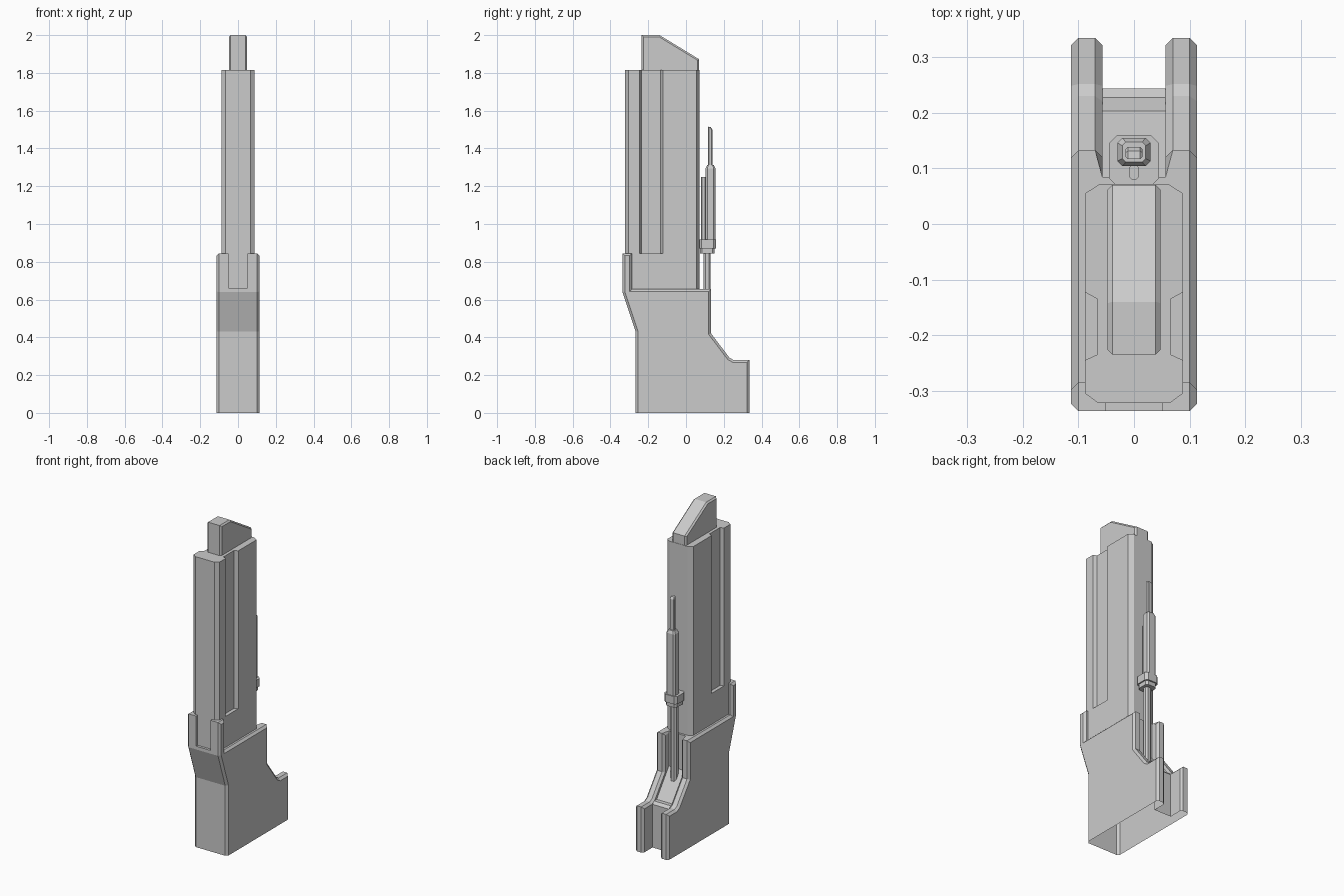
import bpy, bmesh
from mathutils import Vector

if "Cube" in bpy.data.objects:
    bpy.data.objects.remove(bpy.data.objects["Cube"])


def prism(name, pts, axis, lo, hi, top_scale=1.0):
    """Extrude a 2D outline: axis 'x' uses (y, z) points, axis 'z' uses (x, y)."""
    bm = bmesh.new()
    cx = sum(p[0] for p in pts) / len(pts)
    cy = sum(p[1] for p in pts) / len(pts)
    rings = []
    for t, s in ((lo, 1.0), (hi, top_scale)):
        ring = []
        for a, b in pts:
            a, b = cx + (a - cx) * s, cy + (b - cy) * s
            ring.append(bm.verts.new((t, a, b) if axis == 'x' else (a, b, t)))
        rings.append(ring)
    n = len(pts)
    for r in rings:
        bm.faces.new(r)
    for i in range(n):
        j = (i + 1) % n
        bm.faces.new((rings[0][i], rings[0][j], rings[1][j], rings[1][i]))
    bmesh.ops.recalc_face_normals(bm, faces=bm.faces)
    me = bpy.data.meshes.new(name)
    bm.to_mesh(me)
    bm.free()
    ob = bpy.data.objects.new(name, me)
    bpy.context.collection.objects.link(ob)
    return ob


def cut(ob, cutter):
    m = ob.modifiers.new("cut", 'BOOLEAN')
    m.operation, m.solver, m.object = 'DIFFERENCE', 'EXACT', cutter
    bpy.context.view_layer.objects.active = ob
    bpy.ops.object.modifier_apply(modifier=m.name)
    bpy.data.objects.remove(cutter, do_unlink=True)


def chamfer(ob, width, test, open_bottom=False):
    bm = bmesh.new()
    bm.from_mesh(ob.data)
    bm.normal_update()
    edges = [e for e in bm.edges if len(e.link_faces) == 2 and e.is_convex
             and e.calc_face_angle() > 0.6 and test(e.verts[0].co, e.verts[1].co)]
    bmesh.ops.bevel(bm, geom=edges, offset=width, segments=1, affect='EDGES',
                    profile=0.5, clamp_overlap=True)
    if open_bottom:
        faces = [f for f in bm.faces if all(v.co.z < 0.001 for v in f.verts)]
        bmesh.ops.delete(bm, geom=faces, context='FACES')
    bm.to_mesh(ob.data)
    bm.free()


def octagon(hx, y0, y1, c):
    half = [(hx - c, y0), (hx, y0 + c), (hx, y1 - c), (hx - c, y1)]
    return half + [(-x, y) for x, y in reversed(half)]


# Base housing: side profile, open rear channel, front notch, open underside
base = prism("base_housing", [
    (-0.267, 0), (0.335, 0), (0.335, 0.28), (0.252, 0.28), (0.23, 0.292),
    (0.133, 0.42), (0.133, 0.655), (-0.285, 0.655), (-0.285, 0.845),
    (-0.337, 0.845), (-0.337, 0.64), (-0.267, 0.43)], 'x', -0.113, 0.113)
cut(base, prism("channel_cutter", [
    (0.4, -0.1), (0.244, -0.1), (0.244, 0.265), (0.228, 0.28), (0.203, 0.28),
    (0.085, 0.44), (0.085, 0.8), (0.4, 0.8)], 'x', -0.057, 0.057))
cut(base, prism("notch_cutter", [
    (-0.4, 0.66), (-0.28, 0.66), (-0.28, 0.9), (-0.4, 0.9)], 'x', -0.05, 0.05))
chamfer(base, 0.013, lambda a, b: abs(a.x - b.x) < 0.01 and abs(a.x + b.x) > 0.11
        and max(a.z, b.z) > 0.001, open_bottom=True)

# Tower: plain lower section, then a section with a groove down each side
side = [(0.065, -0.322), (0.088, -0.305)]
groove = [(0.088, -0.245), (0.066, -0.235), (0.066, -0.135), (0.088, -0.123)]
back = [(0.088, 0.055), (0.062, 0.072)]
for name, half, lo, hi in (("tower_lower", side + back, 0.64, 0.845),
                           ("tower_upper", side + groove + back, 0.845, 1.815)):
    prism(name, half + [(-x, y) for x, y in reversed(half)], 'z', lo, hi)

# Sloped fin on top
fin = prism("top_fin", [(-0.235, 1.80), (-0.235, 2.0), (-0.14, 2.0),
                        (0.07, 1.872), (0.07, 1.80)], 'x', -0.048, 0.048)
chamfer(fin, 0.009, lambda a, b: abs(a.x - b.x) < 0.01 and max(a.z, b.z) > 1.85)

# Rear piston, stacked from the channel floor upward
for name, hx, y0, y1, c, lo, hi, s in (
        ("piston_rod", 0.019, 0.093, 0.13, 0.009, 0.375, 0.86, 1),
        ("collar_lower", 0.037, 0.073, 0.152, 0.012, 0.845, 0.885, 1),
        ("collar_upper", 0.045, 0.067, 0.16, 0.015, 0.87, 0.918, 1),
        ("piston_body", 0.03, 0.104, 0.155, 0.009, 0.918, 1.295, 1),
        ("body_cap", 0.03, 0.104, 0.155, 0.009, 1.295, 1.312, 0.7),
        ("side_tube", 0.009, 0.08, 0.106, 0.005, 0.918, 1.25, 1)):
    prism(name, octagon(hx, y0, y1, c), 'z', lo, hi, s)
tip = prism("piston_tip", [(0.117, 1.30), (0.139, 1.30), (0.139, 1.50),
                           (0.131, 1.513), (0.117, 1.515)], 'x', -0.015, 0.015)
chamfer(tip, 0.004, lambda a, b: abs(a.x - b.x) < 0.01 and max(a.z, b.z) > 1.31)
